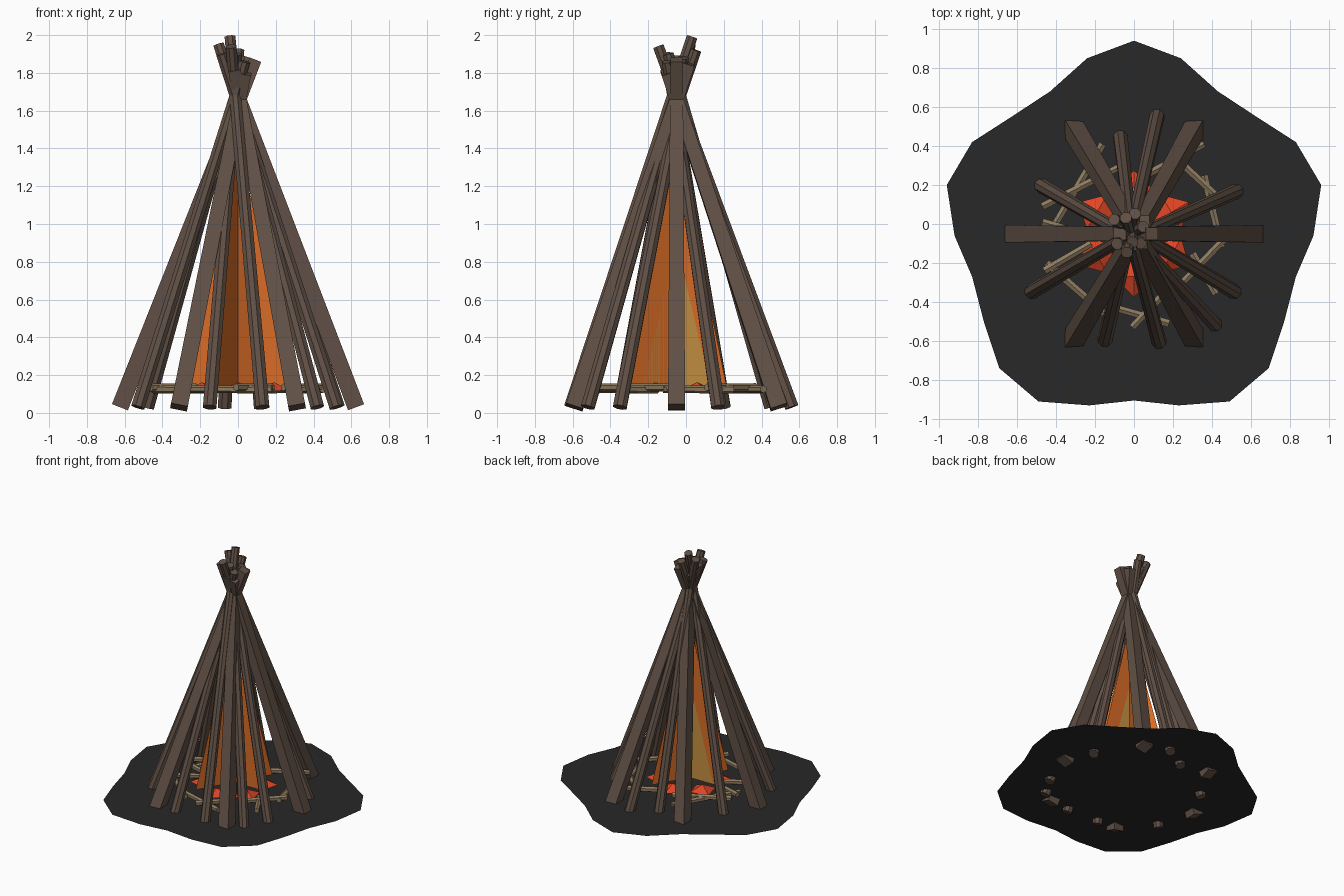
import bpy, bmesh, math
from mathutils import Matrix, Vector

old = bpy.data.objects.get("Cube")
if old:
    bpy.data.objects.remove(old, do_unlink=True)


def material(name, rgb):
    m = bpy.data.materials.new(name)
    m.use_nodes = True
    m.diffuse_color = (*rgb, 1)
    m.node_tree.nodes["Principled BSDF"].inputs["Base Color"].default_value = (*rgb, 1)
    return m


BARK = material("bark brown", (0.118, 0.08, 0.06))
TWIG = material("dry tan", (0.27, 0.2, 0.115))
ASH = material("charcoal", (0.021, 0.021, 0.021))
ORANGE = material("flame orange", (0.7, 0.15, 0.02))
YELLOW = material("flame yellow", (0.56, 0.28, 0.055))
RED = material("ember red", (0.75, 0.06, 0.018))

CENTRE = Vector((0, -0.05, 0))


def finish(name, bm, mat):
    mesh = bpy.data.meshes.new(name)
    bm.to_mesh(mesh)
    bm.free()
    mesh.materials.append(mat)
    obj = bpy.data.objects.new(name, mesh)
    bpy.context.collection.objects.link(obj)
    return obj


def pole(name, a, b, r1, r2, sides, mat, hint, twist=0.0):
    """Tapered prism from a to b, rolled so its local x axis is square to hint."""
    z = (b - a).normalized()
    x = Vector(hint).cross(z).normalized()
    frame = Matrix((x, z.cross(x), z)).transposed().to_4x4()
    bm = bmesh.new()
    bmesh.ops.create_cone(
        bm, cap_ends=True, segments=sides, radius1=r1, radius2=r2,
        depth=(b - a).length,
        matrix=Matrix.Translation((a + b) / 2) @ frame @ Matrix.Rotation(twist, 4, "Z"))
    return finish(name, bm, mat)


def leaning_log(name, base, cross, top, r1, r2, sides, twist):
    """Log from its base through a crossing point, ending at height top."""
    tip = base + (cross - base) * ((top - base.z) / (cross.z - base.z))
    pole(name, base, tip, r1, r2, sides, BARK, (0, 1, 0), twist)


# Flat scorched ground patch, mirrored outline
half = [(0, .94), (.24, .85), (.43, .68), (.62, .555), (.83, .42), (.96, .2), (.92, -.06),
        (.83, -.27), (.77, -.5), (.69, -.74), (.49, -.91), (.23, -.93), (0, -.905)]
outline = half + [(-x, y) for x, y in half[-2:0:-1]]
bm = bmesh.new()
bm.faces.new([bm.verts.new((x, y, 0.06)) for x, y in reversed(outline)])
finish("scorched_ground", bm, ASH)

# Six square-cut main logs
for i, top in enumerate((1.88, 1.82, 1.8, 1.87, 1.85, 1.82)):
    a = i * math.tau / 6
    base = CENTRE + Vector((0.625 * math.cos(a), 0.625 * math.sin(a), 0.03))
    leaning_log(f"main_log_{i + 1}", base, CENTRE + Vector((0.01, 0, 1.66)), top,
                0.064, 0.047, 4, math.pi / 4)

# Thinner round poles in the gaps
thin = [(.53, .17, 1.9), (.12, .56, 1.94), (-.07, .45, 1.9), (-.48, .2, 1.86), (-.53, -.35, 1.88),
        (-.15, -.6, 1.92), (.13, -.61, 1.99), (.42, -.52, 1.9), (.52, -.35, 1.95)]
for i, (x, y, top) in enumerate(thin):
    cross = CENTRE + Vector((-0.015, 0.02 * (i % 3 - 1), 1.68))
    leaning_log(f"thin_pole_{i + 1}", Vector((x, y, 0.03)), cross, top, 0.039, 0.031, 8, math.pi / 8)

# Ring of kindling sticks
sticks = [(-.16, .41, -.44, -.06), (-.47, .09, -.08, .29), (.06, .25, .36, .41),
          (.18, .37, .46, .11), (.36, .25, .45, -.12), (.48, -.06, .24, -.31),
          (.3, -.15, .42, -.36), (.18, -.33, -.01, -.53), (.18, -.51, -.2, -.4),
          (-.46, -.24, -.22, -.1), (-.45, -.2, -.15, -.46), (-.47, .01, -.26, -.05)]
for i, (x1, y1, x2, y2) in enumerate(sticks):
    z = 0.125 + 0.01 * (i % 2)
    pole(f"kindling_{i + 1}", Vector((x1, y1, z)), Vector((x2, y2, z)), 0.022, 0.02, 6, TWIG, (0, 0, 1))

# Glowing embers lying on the kindling
for i in range(6):
    a = math.radians(30 + 60 * i)
    pos = CENTRE + Vector((0.22 * math.cos(a), 0.22 * math.sin(a), 0.14))
    bm = bmesh.new()
    bmesh.ops.create_cone(bm, cap_ends=True, segments=4, radius1=0.105, radius2=0, depth=0.045,
                          matrix=Matrix.Translation(pos) @ Matrix.Rotation(a, 4, "Z"))
    finish(f"ember_{i + 1}", bm, RED)


# Three crossed flame cards, each with a yellow core in the same plane
def flame_card(name, angle, width, height, mat):
    bm = bmesh.new()
    corners = ((-width, 0, 0.125), (width, 0, 0.125), (0, 0, height))
    bm.faces.new([bm.verts.new(c) for c in corners])
    bm.transform(Matrix.Translation(CENTRE) @ Matrix.Rotation(angle, 4, "Z"))
    finish(name, bm, mat)


for i in range(3):
    angle = i * math.pi / 3
    flame_card(f"outer_flame_{i + 1}", angle, 0.31, 1.42, ORANGE)
    flame_card(f"inner_flame_{i + 1}", angle, 0.21, 0.9, YELLOW)
